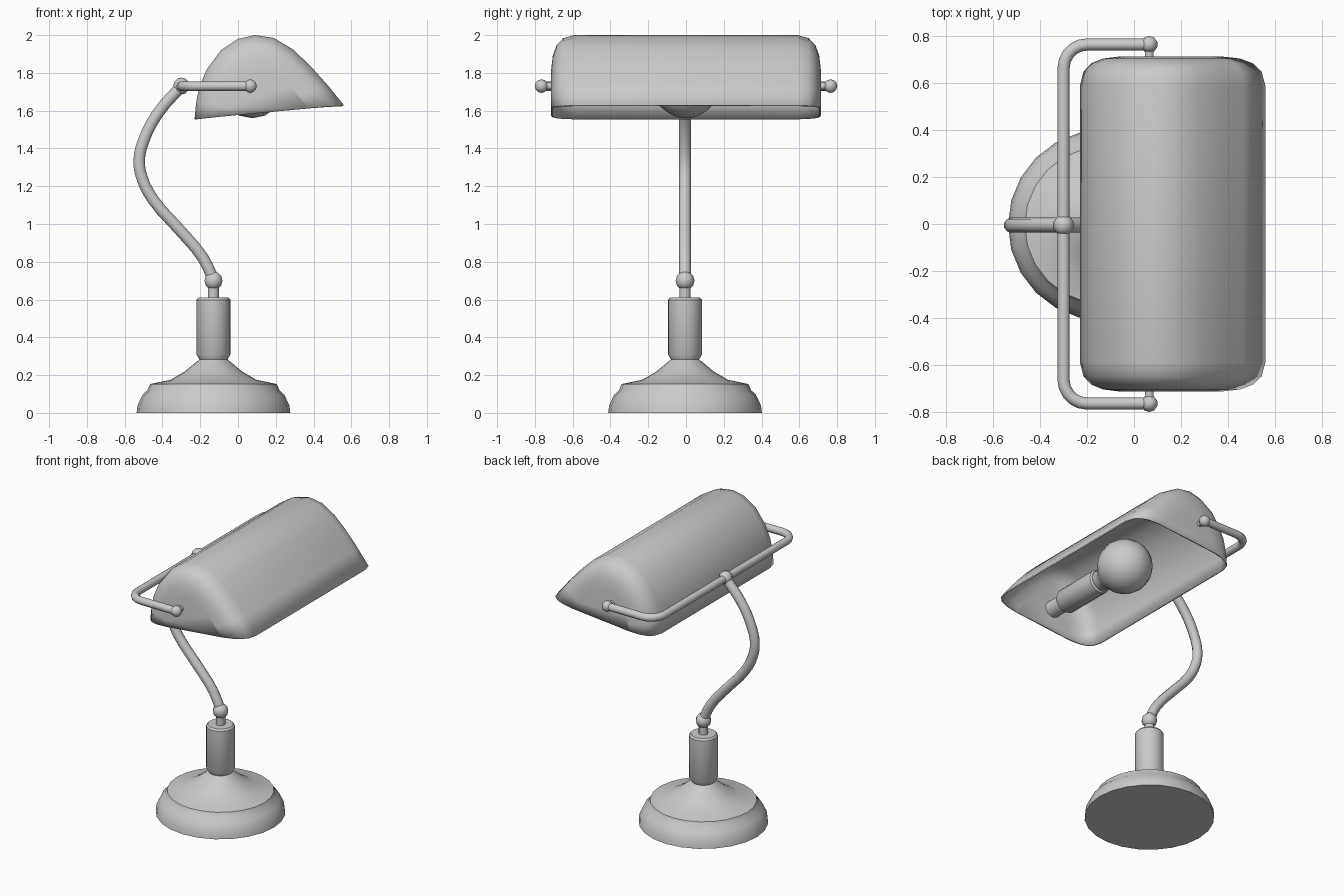
import bpy, bmesh, math
from mathutils import Matrix, Vector

if "Cube" in bpy.data.objects:
    bpy.data.objects.remove(bpy.data.objects["Cube"])

CY = -0.005          # stand sits a hair off the centre line
BX = -0.13           # stand axis
PX, PZ = 0.065, 1.73 # shade pivot


def finish(obj, angle=35):
    bpy.ops.object.select_all(action='DESELECT')
    obj.select_set(True)
    bpy.context.view_layer.objects.active = obj
    bpy.ops.object.shade_smooth_by_angle(angle=math.radians(angle))
    return obj


def from_bmesh(name, bm, angle=35):
    bmesh.ops.recalc_face_normals(bm, faces=bm.faces)
    mesh = bpy.data.meshes.new(name)
    bm.to_mesh(mesh)
    bm.free()
    obj = bpy.data.objects.new(name, mesh)
    bpy.context.collection.objects.link(obj)
    return finish(obj, angle)


def lathe(name, profile, matrix, segs=24, angle=35):
    """Revolve (radius, height) points round local z, capping both ends."""
    bm = bmesh.new()
    rings = [[bm.verts.new((r * math.cos(2 * math.pi * i / segs),
                            r * math.sin(2 * math.pi * i / segs), z))
              for i in range(segs)] for r, z in profile]
    for a, b in zip(rings, rings[1:]):
        for i in range(segs):
            j = (i + 1) % segs
            bm.faces.new((a[i], a[j], b[j], b[i]))
    bm.faces.new(rings[0][::-1])
    bm.faces.new(rings[-1])
    bm.transform(matrix)
    return from_bmesh(name, bm, angle)


def ball(name, loc, r):
    bm = bmesh.new()
    bmesh.ops.create_uvsphere(bm, u_segments=10, v_segments=6, radius=r,
                              matrix=Matrix.Translation(loc))
    return from_bmesh(name, bm, 60)


def tube(name, points, r, smooth=False):
    """Sweep a round section along points."""
    cu = bpy.data.curves.new(name, 'CURVE')
    cu.dimensions = '3D'
    cu.bevel_depth = r
    cu.bevel_resolution = 3
    cu.use_fill_caps = True
    cu.resolution_u = 3
    if smooth:
        sp = cu.splines.new('BEZIER')
        sp.bezier_points.add(len(points) - 1)
        for bp, p in zip(sp.bezier_points, points):
            bp.co = p
            bp.handle_left_type = bp.handle_right_type = 'AUTO'
    else:
        sp = cu.splines.new('POLY')
        sp.points.add(len(points) - 1)
        for q, p in zip(sp.points, points):
            q.co = (*p, 1)
    obj = bpy.data.objects.new(name, cu)
    bpy.context.collection.objects.link(obj)
    bpy.ops.object.select_all(action='DESELECT')
    obj.select_set(True)
    bpy.context.view_layer.objects.active = obj
    bpy.ops.object.convert(target='MESH')
    return finish(bpy.context.view_layer.objects.active, 50)


# Stand: bell base, handle and neck
stand = Matrix.Translation((BX, CY, 0))
lathe("base", [(.407, 0), (.402, .04), (.376, .095), (.35, .12), (.335, .153),
               (.228, .175), (.155, .217), (.072, .285)], stand, angle=28)
lathe("handle", [(.072, .28), (.09, .31), (.09, .598), (.08, .61)], stand)
lathe("neck", [(.03, .60), (.03, .70)], stand, 12)
ball("neck_joint", (BX, CY, .70), .05)

# Curved arm
arm = [(-.127, .70), (-.185, .82), (-.31, .97), (-.45, 1.13), (-.51, 1.25),
       (-.523, 1.34), (-.50, 1.44), (-.425, 1.585), (-.30, PZ)]
tube("arm", [(x, CY, z) for x, z in arm], .032, True)
ball("arm_joint", (-.30, CY, PZ), .045)

# U-shaped bracket with rounded corners
yb, xb, rc = .765, -.30, .1
corner = [(xb + rc - rc * math.sin(a), yb - rc + rc * math.cos(a))
          for a in (math.pi / 2 * k / 5 for k in range(6))]
half = [(PX, yb)] + corner
tube("bracket", [(x, y, PZ) for x, y in half] +
     [(x, -y, PZ) for x, y in reversed(half)], .026)
for side, s in (("back", 1), ("front", -1)):
    ball("pivot_ball_" + side, (PX, s * yb, PZ), .036)
    tube("pivot_pin_" + side, [(PX, s * .69, PZ), (PX, s * yb, PZ)], .019)

# Shade: half-round section lofted along y, shrinking at the rounded ends
section = [(-.23, 1.555), (-.222, 1.64), (-.205, 1.725), (-.165, 1.82),
           (-.09, 1.92), (0, 1.98), (.09, 2.0), (.19, 1.985), (.29, 1.925),
           (.38, 1.84), (.47, 1.74), (.56, 1.63)]
ends = [(.714, .55), (.705, .74), (.685, .87), (.65, .96), (.59, 1)]
stations = [(-y, s) for y, s in ends] + ends[::-1]
cx, cz = .145, 1.5906
bm = bmesh.new()
rows = [[bm.verts.new((cx + (x - cx) * s, y, cz + (z - cz) * s))
         for x, z in section] for y, s in stations]
for a, b in zip(rows, rows[1:]):
    for i in range(len(section) - 1):
        bm.faces.new((a[i], a[i + 1], b[i + 1], b[i]))
bm.faces.new(rows[0])
bm.faces.new(rows[-1][::-1])
shade = from_bmesh("shade", bm, 50)
# Make sure the outside faces outward before thickening inward
top = max(shade.data.polygons, key=lambda p: p.center.z)
if top.normal.z < 0:
    shade.data.flip_normals()
mod = shade.modifiers.new("thickness", 'SOLIDIFY')
mod.thickness = .01
mod.offset = -1

# Bulb and socket lying along the shade, socket towards -y
along = Matrix.Translation((.075, 0, 1.735)) @ Matrix.Rotation(math.pi / 2, 4, 'X')
R = .175
globe = [(max(R * math.sin(a), .001), -R * math.cos(a))
         for a in (math.pi * k / 12 for k in range(10))]
lathe("bulb", globe + [(.085, .17), (.07, .21), (.065, .26)], along, 16, 50)
lathe("socket", [(.07, .235), (.08, .245), (.08, .57), (.07, .585)], along, 16)
lathe("socket_mount", [(.055, .58), (.055, .705)], along, 16)
